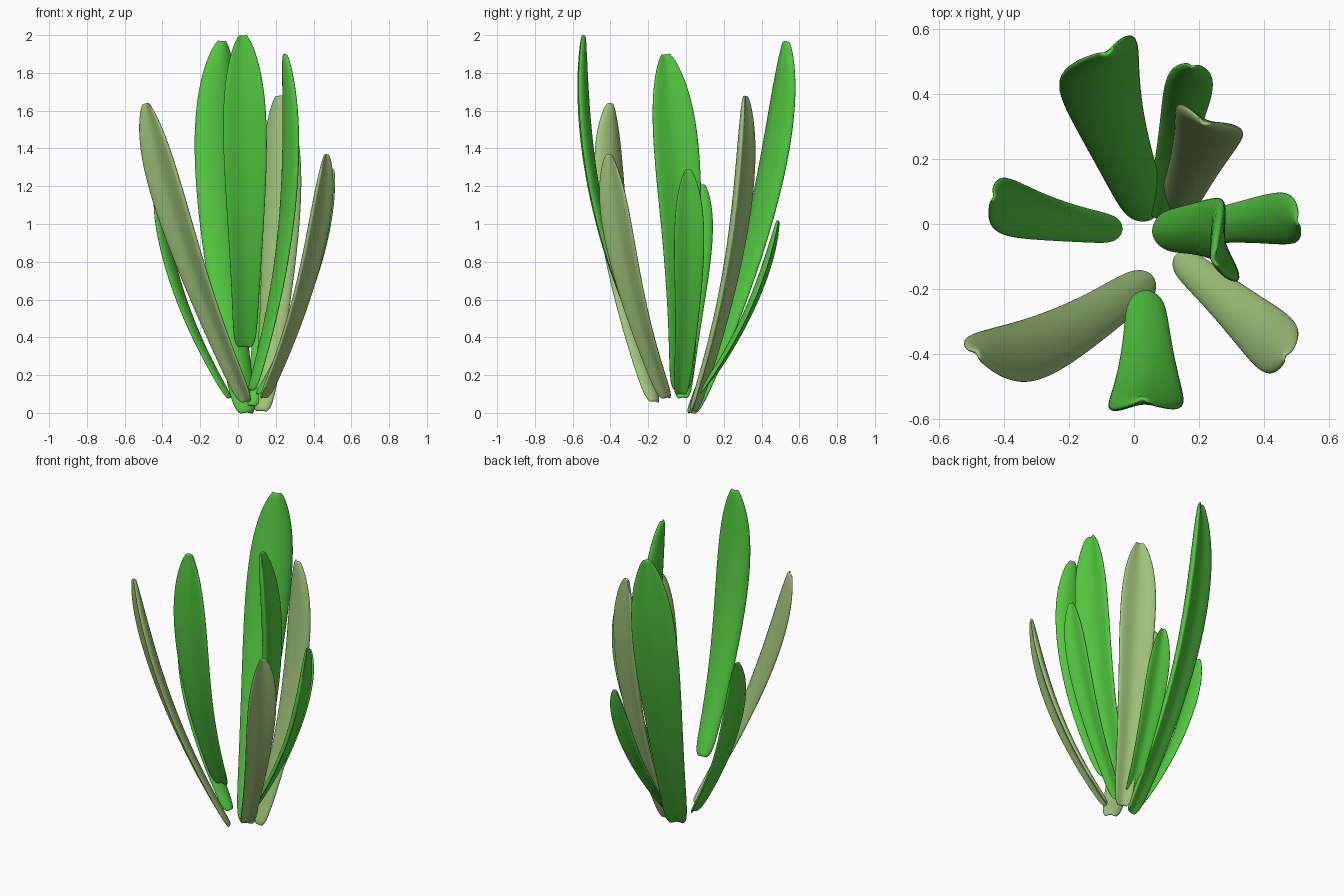
import bpy, bmesh
from mathutils import Vector

if "Cube" in bpy.data.objects:
    bpy.data.objects.remove(bpy.data.objects["Cube"])


def material(name, rgb):
    m = bpy.data.materials.new(name)
    m.diffuse_color = (*rgb, 1)
    m.use_nodes = True
    m.node_tree.nodes["Principled BSDF"].inputs["Base Color"].default_value = m.diffuse_color
    return m


GREEN = material("fresh green", (0.085, 0.58, 0.05))
OLIVE = material("pale olive green", (0.36, 0.56, 0.20))

# half-width along the leaf: (fraction of length, fraction of full half-width)
WIDTHS = [(0, .26), (.012, .42), (.05, .54), (.18, .62), (.34, .75), (.5, .89),
          (.65, 1), (.78, .99), (.88, .83), (.95, .56), (.985, .33), (1, .18)]

# leaf cross-section: (across, outward), grooved outside and rounded inside
SECTION = [(-1, .2), (-.9, .32), (-.45, .2), (0, .09), (.45, .2), (.9, .32),
           (1, .2), (.8, -.02), (.4, -.17), (0, -.23), (-.4, -.17), (-.8, -.02)]


def leaf(name, mat, base, mid, tip, across, half_width):
    a, m, c = Vector(base), Vector(mid), Vector(tip)
    b = 2 * m - (a + c) / 2              # control point so the curve passes mid
    outward = Vector((c.x, c.y, 0))
    bm = bmesh.new()
    rings = []
    for t, w in WIDTHS:
        p = a * (1 - t) ** 2 + b * 2 * t * (1 - t) + c * t * t
        tangent = ((b - a) * (1 - t) + (c - b) * t).normalized()
        side = Vector((*across, 0))
        side = (side - tangent * side.dot(tangent)).normalized()
        normal = tangent.cross(side)
        if normal.dot(outward) < 0:
            normal = -normal
        thick = half_width * (0.2 + 0.85 * w)
        rings.append([bm.verts.new(p + side * u * w * half_width + normal * n * thick)
                      for u, n in SECTION])
    k = len(SECTION)
    for r, s in zip(rings, rings[1:]):
        for i in range(k):
            j = (i + 1) % k
            bm.faces.new((r[i], r[j], s[j], s[i]))
    # quad strips close both ends
    for r in (rings[0], rings[-1]):
        bm.faces.new((r[0], r[1], r[11]))
        for i in range(1, 5):
            bm.faces.new((r[i], r[i + 1], r[11 - i], r[12 - i]))
        bm.faces.new((r[5], r[6], r[7]))
    bmesh.ops.recalc_face_normals(bm, faces=bm.faces)
    for f in bm.faces:
        f.smooth = True
    me = bpy.data.meshes.new(name)
    bm.to_mesh(me)
    bm.free()
    me.materials.append(mat)
    ob = bpy.data.objects.new(name, me)
    bpy.context.collection.objects.link(ob)
    ob.modifiers.new("smooth", 'SUBSURF').levels = 2
    ob.modifiers["smooth"].render_levels = 2


# tall leaves
leaf("back_left_leaf", GREEN, (.05, .02, .0), (-.08, .365, .98), (-.08, .525, 1.97), (.87, .45), .143)
leaf("front_leaf", GREEN, (.035, -.21, .35), (.04, -.475, 1.13), (.025, -.54, 2.0), (1, .03), .122)
leaf("upright_right_leaf", GREEN, (.065, -.03, .12), (.245, -.03, 1.0), (.245, -.11, 1.9), (.2, -.98), .128)
# olive leaves
leaf("front_left_leaf", OLIVE, (.05, -.16, .06), (-.26, -.35, .85), (-.485, -.395, 1.64), (.76, -.65), .118)
leaf("back_right_leaf", OLIVE, (.12, .03, .01), (.21, .245, .85), (.215, .31, 1.68), (.93, -.37), .118)
leaf("front_right_leaf", OLIVE, (.13, -.1, .08), (.35, -.295, .7), (.465, -.405, 1.37), (.55, .83), .098)
# short green leaves
leaf("low_back_leaf", GREEN, (.07, .02, .04), (.145, .31, .5), (.18, .485, 1.02), (.98, -.15), .078)
leaf("left_leaf", GREEN, (-.04, -.02, .08), (-.3, .025, .62), (-.43, .085, 1.21), (.2, .98), .09)
leaf("right_leaf", GREEN, (.1, -.03, .1), (.37, .01, .66), (.5, .01, 1.29), (-.15, 1), .085)
